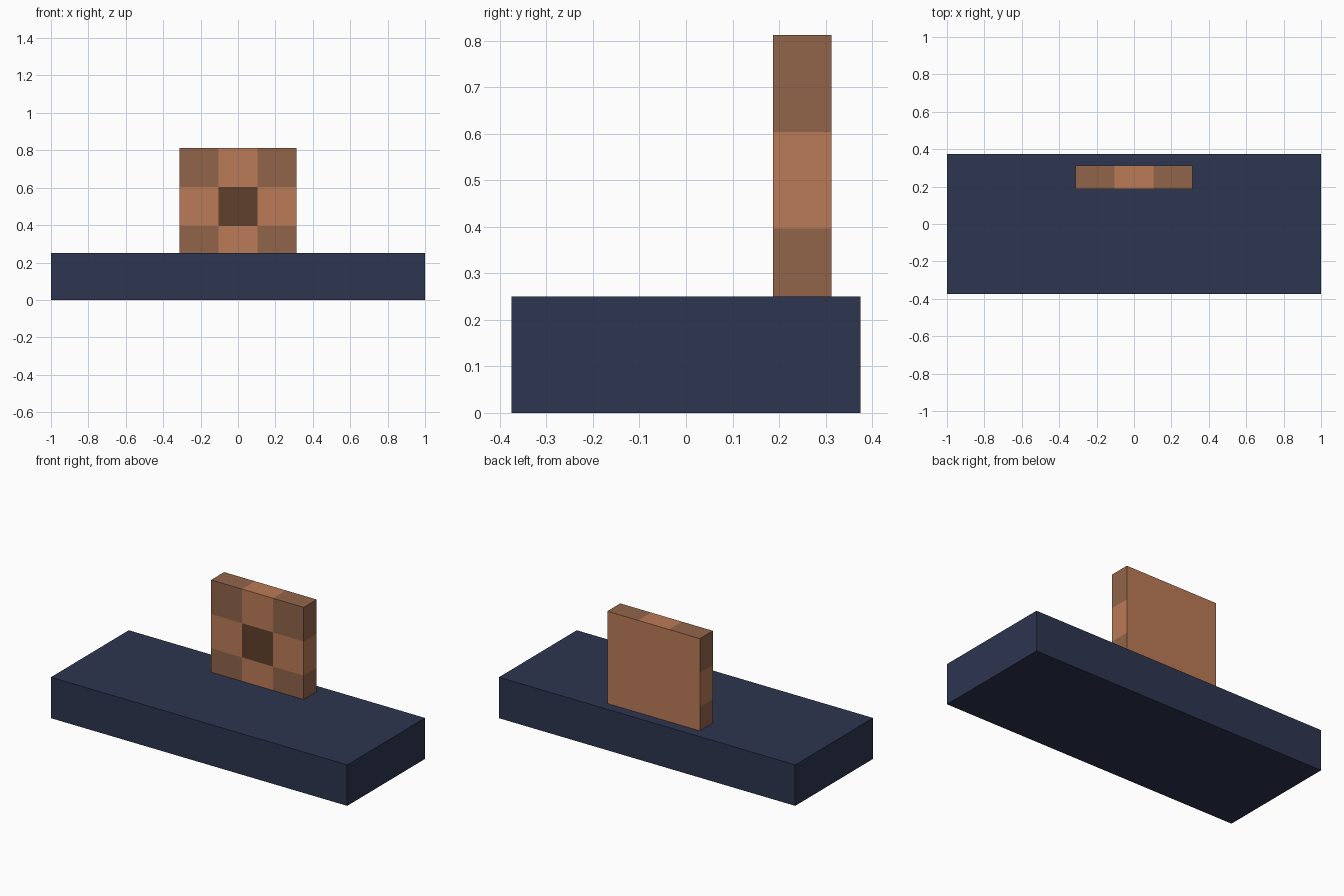
import bpy, bmesh
from mathutils import Matrix, Vector

if "Cube" in bpy.data.objects:
    bpy.data.objects.remove(bpy.data.objects["Cube"])


def srgb(r, g, b):
    lin = lambda c: c / 12.92 if c <= 0.04045 else ((c + 0.055) / 1.055) ** 2.4
    return (*[lin(c / 255) for c in (r, g, b)], 1.0)


def material(name, rgb):
    mat = bpy.data.materials.new(name)
    mat.diffuse_color = srgb(*rgb)
    mat.use_nodes = True
    mat.node_tree.nodes["Principled BSDF"].inputs["Base Color"].default_value = mat.diffuse_color
    return mat


navy = material("navy", (45, 53, 79))
tan = material("tan", (187, 123, 87))
brown = material("brown", (145, 101, 74))
dark_brown = material("dark brown", (94, 64, 44))


def box(centre, size):
    bm = bmesh.new()
    bmesh.ops.create_cube(bm, size=1, matrix=Matrix.Translation(centre) @ Matrix.Diagonal((*size, 1)))
    return bm


def finish(bm, name, mats):
    mesh = bpy.data.meshes.new(name)
    bm.to_mesh(mesh)
    bm.free()
    for mat in mats:
        mesh.materials.append(mat)
    obj = bpy.data.objects.new(name, mesh)
    bpy.context.collection.objects.link(obj)
    return obj


# Base slab
finish(box((0, 0, 0.125), (2, 0.75, 0.25)), "base", [navy])

# Upright panel, sunk into the slab and cut into a three by three grid
centre = Vector((0, 0.25, 0.5))
side = 0.625
bm = box(centre, (side, 0.125, side))
for axis in (Vector((1, 0, 0)), Vector((0, 0, 1))):
    for sign in (-1, 1):
        bmesh.ops.bisect_plane(bm, geom=bm.verts[:] + bm.edges[:] + bm.faces[:],
                               plane_co=centre + axis * sign * side / 6, plane_no=axis)

# Checker colours: corner cells brown, front centre dark, plain back
bm.normal_update()
for face in bm.faces:
    offset = face.calc_center_median() - centre
    outer = (abs(offset.x) > side / 6) + (abs(offset.z) > side / 6)
    if face.normal.y > 0.5:
        face.material_index = 0
    else:
        face.material_index = {0: 2, 1: 0, 2: 1}[outer]
finish(bm, "panel", [tan, brown, dark_brown])
